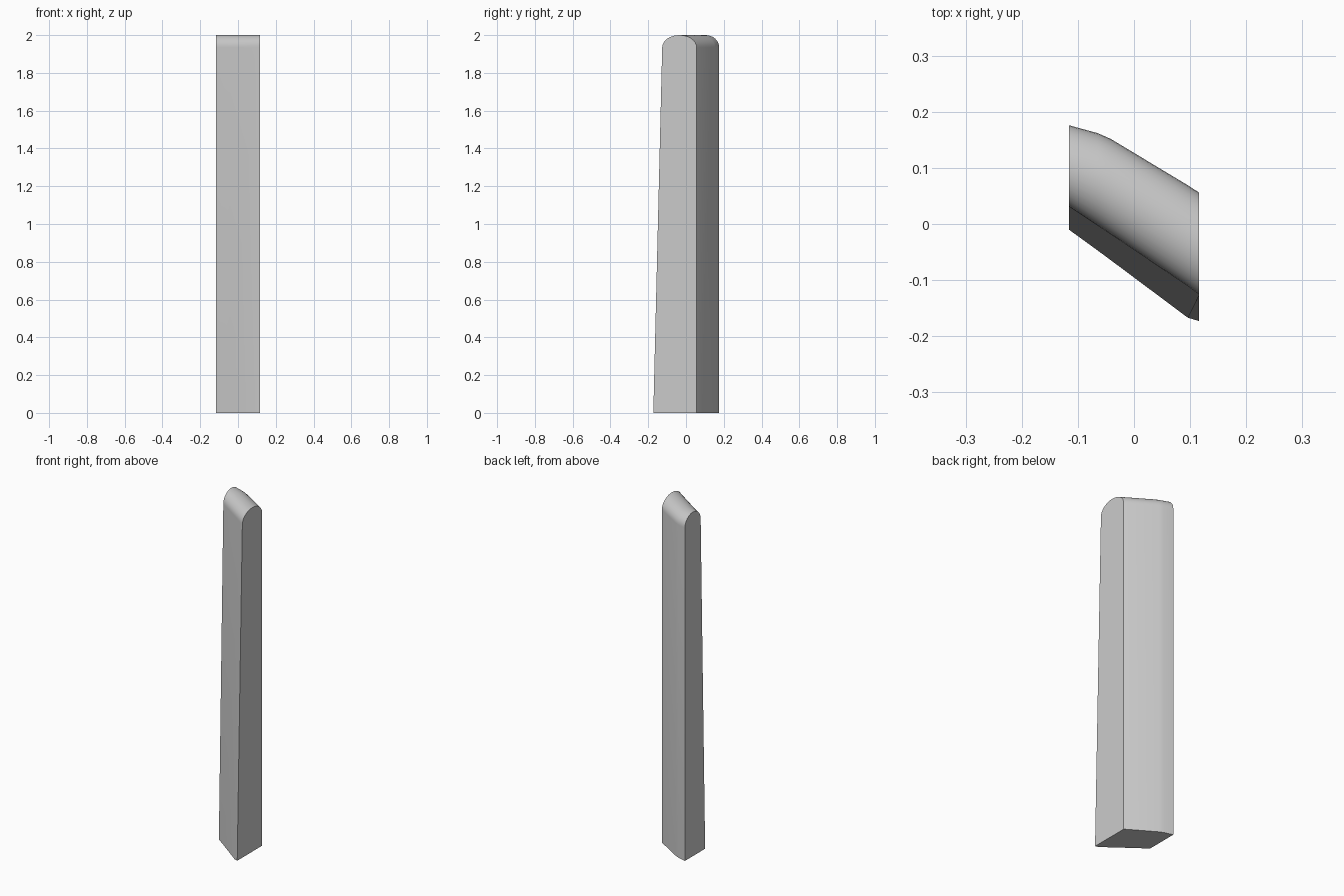
import bpy, bmesh, math

if "Cube" in bpy.data.objects:
    bpy.data.objects.remove(bpy.data.objects["Cube"])

HEIGHT, SHOULDER, ARC_STEPS = 2.0, 1.935, 16

# Stations along x: (x, front y at base, front y at shoulder, back y)
stations = [
    (-0.116, -0.010, 0.031, 0.176),
    (-0.065, -0.047, -0.003, 0.162),
    (-0.042, -0.064, -0.018, 0.152),
    (0.096, -0.167, -0.111, 0.069),
    (0.116, -0.173, -0.126, 0.056),
]


def section(bm, x, base, front, back):
    """Leaning front, upright back and a half-round top."""
    mid, half = (front + back) / 2, (back - front) / 2
    pts = [(base, 0.0)]
    for i in range(ARC_STEPS + 1):
        a = math.pi * (1 - i / ARC_STEPS)
        pts.append((mid + half * math.cos(a),
                    SHOULDER + (HEIGHT - SHOULDER) * math.sin(a)))
    pts.append((back, 0.0))
    return [bm.verts.new((x, y, z)) for y, z in pts]


# Slanted post: sections lofted along x, closed by flat ends
bm = bmesh.new()
rings = [section(bm, *s) for s in stations]
for r0, r1 in zip(rings, rings[1:]):
    n = len(r0)
    for i in range(n - 1):
        bm.faces.new((r0[i], r0[i + 1], r1[i + 1], r1[i]))
bm.faces.new(rings[0])
bm.faces.new(rings[-1])
bm.faces.new([r[0] for r in rings] + [r[-1] for r in reversed(rings)])
bmesh.ops.recalc_face_normals(bm, faces=bm.faces)

mesh = bpy.data.meshes.new("round_topped_post")
bm.to_mesh(mesh)
bm.free()
post = bpy.data.objects.new("round_topped_post", mesh)
bpy.context.collection.objects.link(post)
bpy.context.view_layer.objects.active = post
post.select_set(True)
bpy.ops.object.shade_smooth_by_angle(angle=math.radians(30))
